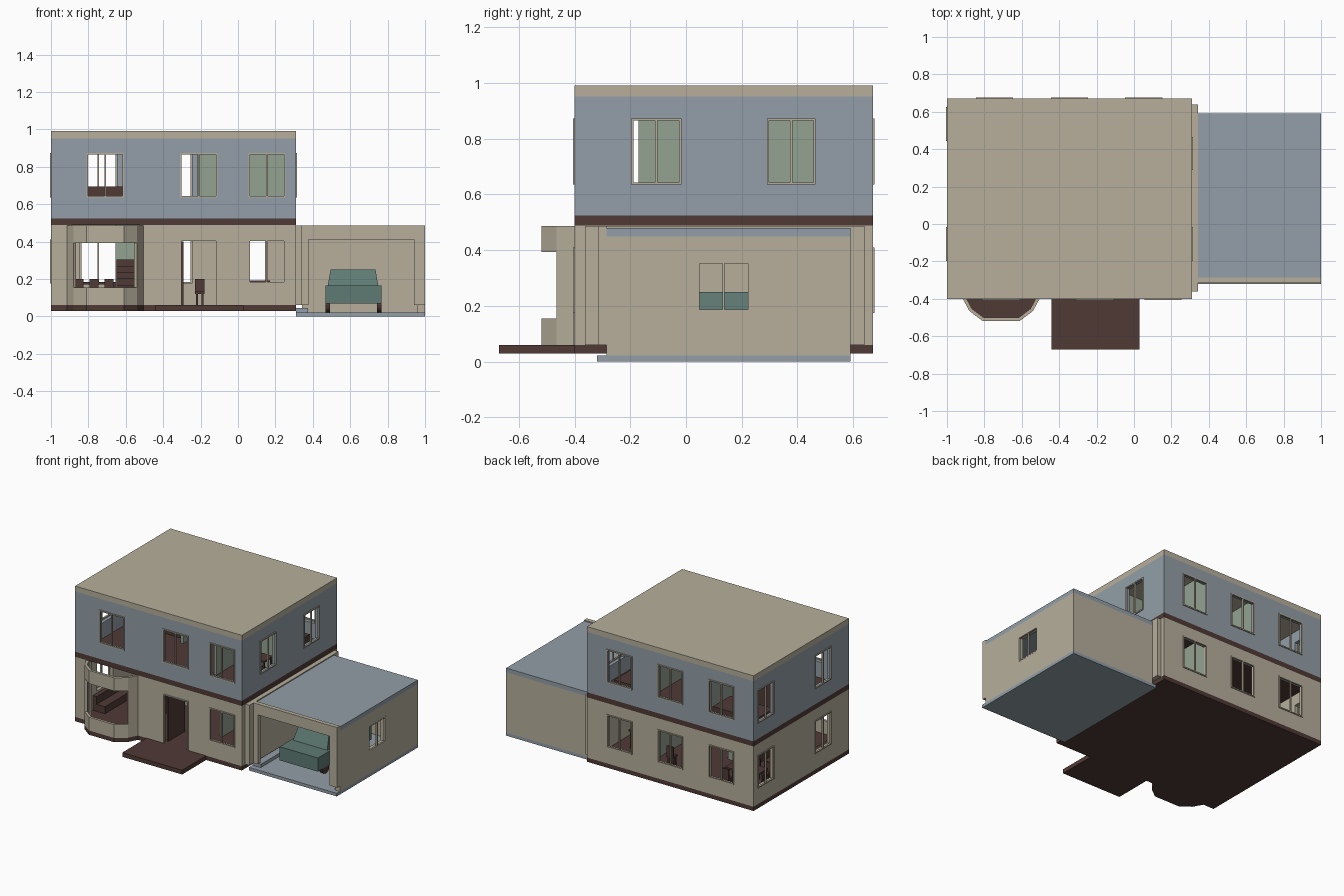
import bpy, bmesh, math
from mathutils import Vector, Matrix

if "Cube" in bpy.data.objects:
    bpy.data.objects.remove(bpy.data.objects["Cube"])


def material(name, rgb):
    lin = [((c / 255 + 0.055) / 1.055) ** 2.4 for c in rgb] + [1]
    m = bpy.data.materials.new(name)
    m.use_nodes = True
    m.diffuse_color = lin
    m.node_tree.nodes["Principled BSDF"].inputs["Base Color"].default_value = lin
    return m


TAN = material("tan plaster", (183, 175, 156))
BLUE = material("slate blue", (147, 159, 168))
BROWN = material("dark brown", (79, 58, 53))
GREEN = material("sage green", (148, 162, 145))
TEAL = material("teal", (95, 122, 116))


def finish(name, bm, mat):
    bmesh.ops.recalc_face_normals(bm, faces=bm.faces)
    mesh = bpy.data.meshes.new(name)
    bm.to_mesh(mesh)
    bm.free()
    if mat:
        mesh.materials.append(mat)
    ob = bpy.data.objects.new(name, mesh)
    bpy.context.collection.objects.link(ob)
    return ob


def boxes(name, mat, *extents):
    """Boxes given as (x0, x1, y0, y1, z0, z1), joined in one object."""
    bm = bmesh.new()
    for x0, x1, y0, y1, z0, z1 in extents:
        place = Matrix.Translation(((x0 + x1) / 2, (y0 + y1) / 2, (z0 + z1) / 2))
        size = Matrix.Diagonal((x1 - x0, y1 - y0, z1 - z0, 1))
        bmesh.ops.create_cube(bm, size=1, matrix=place @ size)
    return finish(name, bm, mat)


def cut(ob, *extents):
    cutter = boxes("cutter", None, *extents)
    cutter.hide_render = True
    mod = ob.modifiers.new("cut", "BOOLEAN")
    mod.operation, mod.solver, mod.object = "DIFFERENCE", "EXACT", cutter
    bpy.context.view_layer.objects.active = ob
    bpy.ops.object.modifier_apply(modifier=mod.name)
    bpy.data.objects.remove(cutter)


def slot(axis, at, a, b, z0, z1, depth=0.05):
    """Box crossing the wall plane that lies at the given x or y."""
    if axis == "x":
        return (at - depth, at + depth, a, b, z0, z1)
    return (a, b, at - depth, at + depth, z0, z1)


def window_frame(name, axis, at, a, b, z0, z1, bar=True):
    t, d = 0.008, 0.006
    parts = [(a, a + t, z0, z1), (b - t, b, z0, z1), (a + t, b - t, z1 - t, z1)]
    if bar:
        c = (a + b) / 2
        parts += [(a + t, b - t, z0, z0 + t), (c - t / 2, c + t / 2, z0 + t, z1 - t)]
    boxes(name, TAN, *[slot(axis, at, *p, depth=d) for p in parts])


X0, X1, Y0, Y1 = -1.0, 0.31, -0.4, 0.67
FRONT = [(-0.81, -0.61), (-0.31, -0.11), (0.055, 0.255)]
BACK = [(-0.845, -0.647), (-0.445, -0.247), (-0.047, 0.153)]
LEFT = [(-0.197, -0.017), (0.445, 0.625)]
RIGHT = [(-0.197, -0.017), (0.29, 0.465)]


def storey(name, mat, z0, z1, windows, openings):
    wall = boxes(name, mat, (X0, X1, Y0, Y1, z0, z1))
    t = 0.03
    cut(wall, (X0 + t, X1 - t, Y0 + t, Y1 - t, z0 - 0.1, z1 + 0.1))
    cut(wall, *[slot(*w) for w in windows + openings])
    for w in windows:
        window_frame("window_frame", *w)


# Slabs and roof of the house
boxes("house_base", BROWN, (X0, X1, Y0, Y1, 0.03, 0.06))
boxes("upper_floor", BROWN, (X0, X1, Y0, Y1, 0.488, 0.524))
boxes("house_roof", TAN, (X0, X1, Y0, Y1, 0.952, 0.99))
boxes("porch", BROWN, (-0.44, 0.03, -0.67, Y0, 0.03, 0.06))

# Walls with window openings
lo, hi = (0.175, 0.41), (0.635, 0.873)
door = ("y", Y0, *FRONT[1], 0.04, 0.41)
lower = [("y", Y0, *FRONT[2], *lo)]
lower += [("y", Y1, *w, *lo) for w in BACK] + [("x", X0, *w, *lo) for w in LEFT]
storey("lower_walls", TAN, 0.06, 0.488, lower,
       [door, ("y", Y0, -0.89, -0.52, 0.04, 0.6)])
upper = [("y", Y0, *w, *hi) for w in FRONT] + [("y", Y1, *w, *hi) for w in BACK]
upper += [("x", X0, *w, *hi) for w in LEFT] + [("x", X1, *w, *hi) for w in RIGHT]
storey("upper_walls", BLUE, 0.524, 0.952, upper, [])

# Door frame and open door leaf
window_frame("door_frame", "y", Y0, *FRONT[1], 0.06, 0.41, bar=False)
boxes("front_door", BROWN, (-0.302, -0.292, -0.365, -0.18, 0.062, 0.4))

# Bay window: floor, parapet, end facets and upper band
outline = [(-0.915, -0.4), (-0.88, -0.465), (-0.81, -0.518),
           (-0.61, -0.518), (-0.54, -0.465), (-0.505, -0.4)]
bm = bmesh.new()
base = bm.faces.new([bm.verts.new((x, y, 0.03)) for x, y in outline])
top = bmesh.ops.extrude_face_region(bm, geom=[base])["geom"]
bmesh.ops.translate(bm, vec=(0, 0, 0.03),
                    verts=[v for v in top if isinstance(v, bmesh.types.BMVert)])
finish("bay_floor", bm, BROWN)

bm = bmesh.new()
levels = [0.06, 0.155, 0.393, 0.487]
grid = [[bm.verts.new((x, y, z)) for x, y in outline] for z in levels]
for j in range(3):
    for i in range(5):
        if j != 1 or i in (0, 4):
            bm.faces.new((grid[j][i], grid[j][i + 1], grid[j + 1][i + 1], grid[j + 1][i]))
bay = finish("bay_wall", bm, TAN)
# Thicken toward the inside of the bay
outward = bay.data.polygons[2].normal.y < 0
solid = bay.modifiers.new("thickness", "SOLIDIFY")
solid.thickness, solid.offset = 0.018, -1 if outward else 1
solid.use_even_offset = True

# Garage
boxes("garage_floor", BLUE, (X1, 1, -0.32, 0.59, 0, 0.022))
boxes("garage_curb", BLUE, (X1, 0.375, -0.28, 0.55, 0.022, 0.045))
boxes("garage_inner_wall", TAN, (X1, 0.342, -0.362, 0.64, 0.06, 0.487))
boxes("garage_back_wall", TAN, (0.342, 0.96, 0.555, 0.59, 0.022, 0.45))
side = boxes("garage_side_wall", TAN, (0.96, 1, -0.285, 0.59, 0.022, 0.45))
garage_window = ("x", 1.0, 0.04, 0.23, 0.18, 0.36)
cut(side, slot(*garage_window))
window_frame("garage_window_frame", "x", 0.995, *garage_window[2:])
boxes("garage_roof", BLUE, (0.342, 1, -0.285, 0.59, 0.45, 0.48))
front = boxes("garage_front", TAN, (0.342, 1, -0.315, -0.285, 0.06, 0.487))
cut(front, slot("y", -0.3, 0.378, 0.94, 0, 0.41))

# Car
boxes("car_body", TEAL, (0.467, 0.768, -0.2, 0.4, 0.068, 0.165))
bm = bmesh.new()
bmesh.ops.create_cube(bm, size=1, matrix=Matrix.Translation((0.615, 0.12, 0.207))
                      @ Matrix.Diagonal((0.27, 0.38, 0.086, 1)))
for v in bm.verts:
    if v.co.z > 0.2:
        v.co.x += 0.015 if v.co.x < 0.615 else -0.015
        v.co.y += 0.04 if v.co.y < 0.12 else -0.04
finish("car_cabin", bm, TEAL)
bm = bmesh.new()
for x in (0.48, 0.755):
    for y in (-0.11, 0.3):
        bmesh.ops.create_cone(bm, cap_ends=True, segments=16, radius1=0.038, radius2=0.038,
                              depth=0.025, matrix=Matrix.Translation((x, y, 0.06))
                              @ Matrix.Rotation(math.pi / 2, 4, "Y"))
finish("car_wheels", bm, BROWN)

# Interior partitions
U0, U1 = 0.524, 0.952
boxes("upper_partitions", GREEN, (-0.07, -0.05, -0.17, 0.64, U0, U1),
      (-0.05, 0.28, 0.11, 0.13, U0, U1), (-0.52, -0.5, 0.1, 0.64, U0, U1),
      (-0.22, -0.07, 0.11, 0.13, U0, U1))
boxes("lower_partitions", GREEN, (-0.655, -0.45, 0.15, 0.17, 0.06, 0.488),
      (-0.07, -0.05, -0.1, 0.64, 0.06, 0.488))

# Stairs
boxes("stairs", BROWN, *[(-0.65, -0.55, -0.14 + 0.04 * i, -0.1 + 0.04 * i,
                          0.06, 0.1 + 0.034 * i) for i in range(7)])


def table(name, x, y, z, w, d, h):
    legs = [(x + sx * (w / 2 - 0.01) - 0.005, x + sx * (w / 2 - 0.01) + 0.005,
             y + sy * (d / 2 - 0.01) - 0.005, y + sy * (d / 2 - 0.01) + 0.005, z, z + h)
            for sx in (-1, 1) for sy in (-1, 1)]
    boxes(name, BROWN, (x - w / 2, x + w / 2, y - d / 2, y + d / 2, z + h, z + h + 0.012), *legs)


def chair(x, y, z, back):
    table("chair_seat", x, y, z, 0.05, 0.05, 0.06)
    edge = y + back * 0.02
    boxes("chair_back", BROWN, (x - 0.025, x + 0.025, edge - 0.005, edge + 0.005,
                                z + 0.07, z + 0.14))


# Dining set, sofa and bedroom furniture
table("dining_table", -0.77, 0.42, 0.06, 0.24, 0.14, 0.11)
for x in (-0.85, -0.77, -0.69):
    for s in (-1, 1):
        chair(x, 0.42 + s * 0.1, 0.06, s)
chair(-0.205, 0.45, 0.06, 1)
boxes("sofa", BROWN, (-0.95, -0.87, -0.25, 0.05, 0.06, 0.11),
      (-0.965, -0.935, -0.25, 0.05, 0.06, 0.165))
table("kitchen_table", 0.1, 0.3, 0.06, 0.14, 0.2, 0.12)
boxes("bed_frames", BROWN, (-0.9, -0.56, 0.3, 0.5, U0, 0.59),
      (-0.9, -0.56, 0.16, 0.19, U0, 0.695), (0.02, 0.18, 0.3, 0.55, U0, 0.6))
table("desk", 0.12, 0.03, U0, 0.2, 0.1, 0.1)
